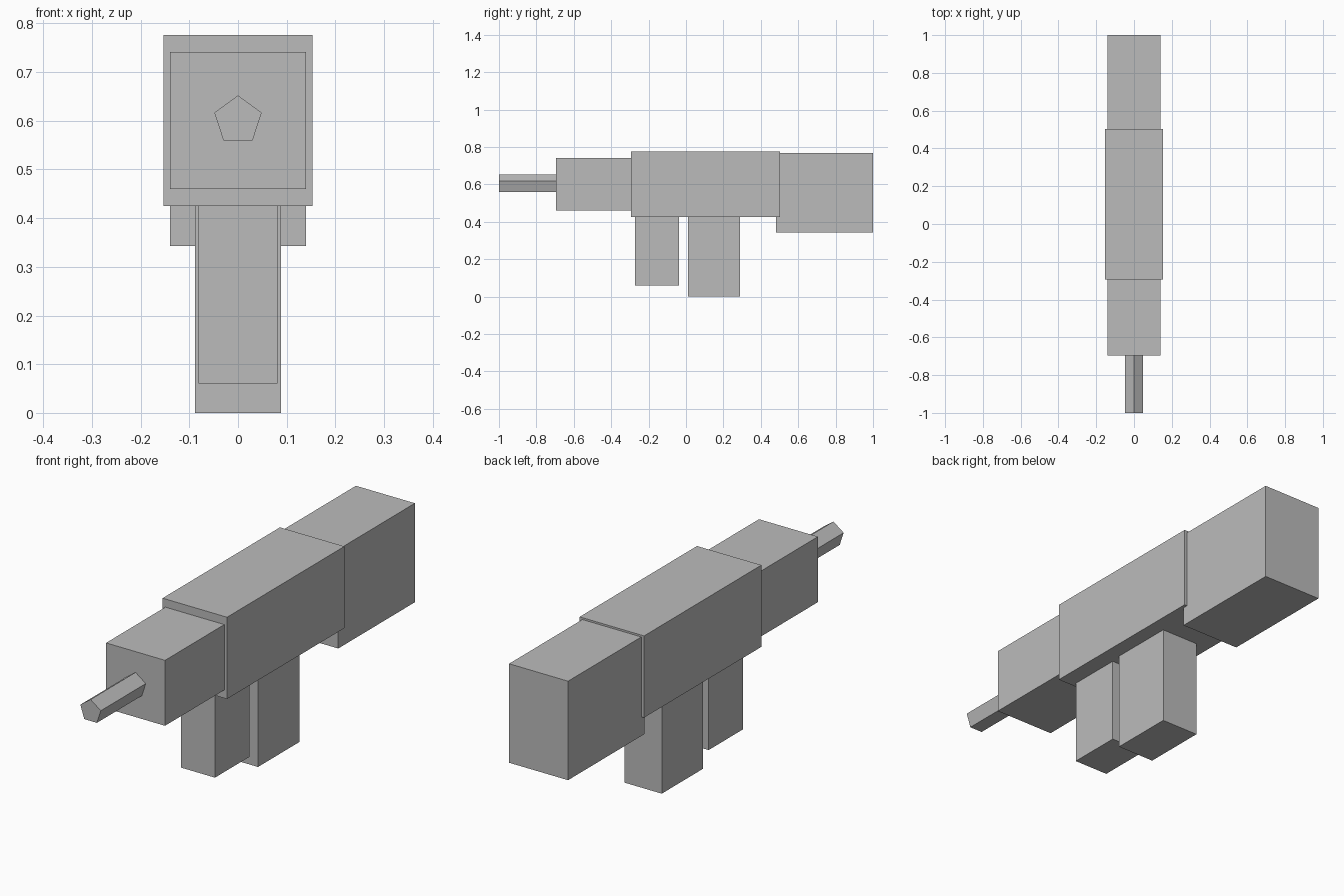
import bpy
from math import pi

default_cube = bpy.data.objects.get("Cube")
if default_cube:
    bpy.data.objects.remove(default_cube, do_unlink=True)

# Single flat grey
grey = bpy.data.materials.new("plain grey")
grey.use_nodes = True
colour = (0.5, 0.5, 0.5, 1)
grey.diffuse_color = colour
grey.node_tree.nodes["Principled BSDF"].inputs["Base Color"].default_value = colour


def finish(name):
    obj = bpy.context.object
    obj.name = name
    obj.data.materials.append(grey)
    bpy.ops.object.transform_apply(location=False, rotation=True, scale=True)
    return obj


def block(name, half_width, y0, y1, z0, z1):
    """Box centred on x, given by its y and z limits."""
    bpy.ops.mesh.primitive_cube_add(size=1, location=(0, (y0 + y1) / 2, (z0 + z1) / 2))
    bpy.context.object.scale = (2 * half_width, y1 - y0, z1 - z0)
    return finish(name)


# Main housing, front section and rear stock
block("receiver", 0.153, -0.293, 0.503, 0.425, 0.776)
block("fore_section", 0.14, -0.695, -0.28, 0.46, 0.741)
block("stock", 0.14, 0.48, 1.0, 0.343, 0.768)

# Blocks hanging below the receiver
block("magazine", 0.081, -0.272, -0.038, 0.06, 0.44)
block("grip", 0.088, 0.01, 0.29, 0.0, 0.44)

# Five-sided barrel, one corner pointing up
bpy.ops.mesh.primitive_cylinder_add(vertices=5, radius=0.051, depth=0.32,
                                    location=(0, -0.84, 0.601), rotation=(pi / 2, 0, 0))
finish("barrel")
